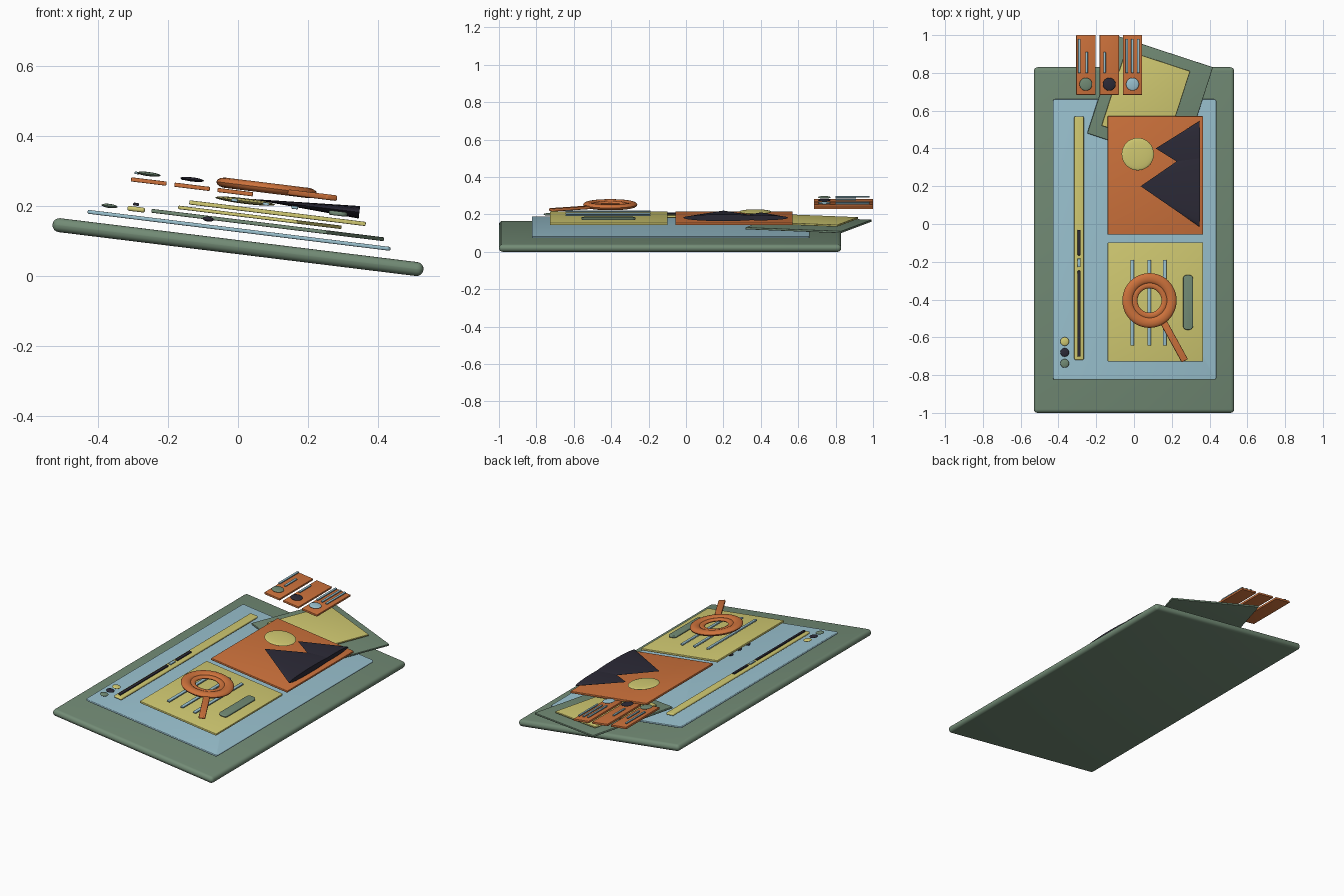
import bpy, bmesh, math
from mathutils import Matrix

if "Cube" in bpy.data.objects:
    bpy.data.objects.remove(bpy.data.objects["Cube"])

TILT = math.radians(7)
C, S = math.cos(TILT), math.sin(TILT)
BASE = Matrix.Translation((0, 0, 0.083)) @ Matrix.Rotation(TILT, 4, 'Y')


def colour(name, rgb):
    m = bpy.data.materials.new(name)
    m.diffuse_color = (*rgb, 1)
    m.use_nodes = True
    m.node_tree.nodes["Principled BSDF"].inputs["Base Color"].default_value = m.diffuse_color
    return m


GREEN = colour("sage_green", (0.17, 0.26, 0.18))
BLUE = colour("pale_blue", (0.33, 0.55, 0.64))
YELLOW = colour("soft_yellow", (0.65, 0.60, 0.17))
ORANGE = colour("orange", (0.62, 0.17, 0.045))
DARK = colour("dark_navy", (0.025, 0.023, 0.038))


def finish(name, bm, mat, x, y, w, spin=0):
    """Place a part at plan position x, y and height w above the tilted board."""
    me = bpy.data.meshes.new(name)
    bm.to_mesh(me)
    bm.free()
    ob = bpy.data.objects.new(name, me)
    bpy.context.collection.objects.link(ob)
    me.materials.append(mat)
    u = (x - S * w) / C
    ob.matrix_world = BASE @ Matrix.Translation((u, y, w)) @ Matrix.Rotation(math.radians(spin), 4, 'Z')
    bpy.ops.object.select_all(action='DESELECT')
    ob.select_set(True)
    bpy.context.view_layer.objects.active = ob
    bpy.ops.object.shade_smooth_by_angle(angle=math.radians(35))
    return ob


def box(name, mat, x, y, w, size, bevel=0.003, corner=0, spin=0):
    bm = bmesh.new()
    bmesh.ops.create_cube(bm, size=1)
    bmesh.ops.scale(bm, vec=size, verts=bm.verts)
    if corner:
        up = [e for e in bm.edges if abs(e.verts[0].co.z - e.verts[1].co.z) > 1e-5]
        bmesh.ops.bevel(bm, geom=up, offset=corner, segments=6, profile=0.5, affect='EDGES')
        edges = [e for e in bm.edges if abs(e.verts[0].co.z - e.verts[1].co.z) < 1e-5]
    else:
        edges = bm.edges[:]
    bmesh.ops.bevel(bm, geom=edges, offset=bevel, segments=4, profile=0.5, affect='EDGES')
    return finish(name, bm, mat, x, y, w, spin)


def dot(name, mat, x, y, w, r, half):
    bm = bmesh.new()
    bmesh.ops.create_uvsphere(bm, u_segments=32, v_segments=12, radius=1)
    bmesh.ops.scale(bm, vec=(r, r, half), verts=bm.verts)
    return finish(name, bm, mat, x, y, w)


def ring(name, mat, x, y, w, major, minor, half):
    bm = bmesh.new()
    n, k = 48, 14
    rows = []
    for i in range(n):
        a = 2 * math.pi * i / n
        row = []
        for j in range(k):
            b = 2 * math.pi * j / k
            r = major + minor * math.cos(b)
            row.append(bm.verts.new((r * math.cos(a), r * math.sin(a), half * math.sin(b))))
        rows.append(row)
    for i in range(n):
        p, q = rows[i], rows[(i + 1) % n]
        for j in range(k):
            bm.faces.new((p[j], q[j], q[(j + 1) % k], p[(j + 1) % k]))
    return finish(name, bm, mat, x, y, w)


def peak(name, x0, x1, y, w, r, half):
    """Flattened cone lying on its side, tip pointing to -x."""
    bm = bmesh.new()
    bmesh.ops.create_cone(bm, cap_ends=True, segments=32, radius1=1, radius2=0, depth=1)
    bmesh.ops.rotate(bm, verts=bm.verts, matrix=Matrix.Rotation(-math.pi / 2, 3, 'Y'))
    bmesh.ops.scale(bm, vec=((x1 - x0) / C, r, half), verts=bm.verts)
    return finish(name, bm, DARK, (x0 + x1) / 2, y, w)


# Board and blue sheet
box("base_board", GREEN, 0, -0.085, 0, (1.068, 1.83, 0.04), 0.0195)
box("blue_sheet", BLUE, 0.003, -0.082, 0.048, (0.872, 1.485, 0.011), 0.004, 0.012)

# Skewed card behind
box("skewed_card", GREEN, 0.085, 0.655, 0.073, (0.53, 0.54, 0.011), spin=-18)
box("skewed_card_inset", YELLOW, 0.0625, 0.665, 0.092, (0.36, 0.42, 0.010), spin=-18)

# Picture and note panels
box("picture_panel", ORANGE, 0.113, 0.257, 0.110, (0.508, 0.627, 0.012))
box("note_panel", YELLOW, 0.113, -0.413, 0.110, (0.508, 0.63, 0.012))

# Landscape with sun and two peaks
dot("sun", YELLOW, 0.02, 0.37, 0.133, 0.086, 0.008)
peak("large_peak", 0.035, 0.347, 0.20, 0.141, 0.215, 0.018)
peak("small_peak", 0.115, 0.347, 0.40, 0.141, 0.145, 0.014)

# Note lines, side capsule and hidden dots under the panel
for i, x in enumerate((-0.01, 0.08, 0.162)):
    box(f"note_line_{i + 1}", BLUE, x, -0.417, 0.132, (0.019, 0.455, 0.009))
box("note_capsule", GREEN, 0.286, -0.415, 0.130, (0.053, 0.29, 0.013), 0.005, 0.02)
for i in range(3):
    dot(f"under_dot_{i + 1}", DARK, -0.085, -0.30 - 0.08 * i, 0.069, 0.016, 0.007)

# Magnifier
ring("lens_ring", ORANGE, 0.082, -0.405, 0.178, 0.117, 0.028, 0.015)
ring("lens_inner_ring", ORANGE, 0.082, -0.405, 0.178, 0.081, 0.017, 0.009)
box("lens_handle", ORANGE, 0.21, -0.617, 0.173, (0.037, 0.245, 0.016), 0.005, spin=29)

# Yellow rail with dark and blue strips
box("rail", YELLOW, -0.291, -0.075, 0.072, (0.051, 1.29, 0.014), 0.006, 0.008)
box("rail_strip_long", DARK, -0.291, -0.475, 0.086, (0.017, 0.455, 0.008))
box("rail_strip_short", DARK, -0.291, -0.098, 0.086, (0.017, 0.135, 0.008))
box("rail_strip_gap", BLUE, -0.291, -0.206, 0.086, (0.017, 0.045, 0.008))

# Colour dots
for i, m in enumerate((YELLOW, DARK, GREEN)):
    dot(f"colour_dot_{i + 1}", m, -0.367, -0.622 - 0.058 * i, 0.072, 0.023, 0.006)

# Three tags, each with a dot and thin lines (x offset, length)
tags = [(-0.255, GREEN, ((-0.034, 0.18), (0.004, 0.11))),
        (-0.131, DARK, ((-0.025, 0.11),)),
        (-0.008, BLUE, ((-0.03, 0.18), (0.0, 0.18), (0.03, 0.18)))]
for i, (x, m, lines) in enumerate(tags):
    box(f"tag_{i + 1}", ORANGE, x, 0.842, 0.155, (0.102, 0.316, 0.012), 0.002)
    dot(f"tag_dot_{i + 1}", m, x, 0.74, 0.176, 0.034, 0.006)
    for j, (dx, length) in enumerate(lines):
        box(f"tag_{i + 1}_line_{j + 1}", BLUE, x + dx, 0.80 + length / 2, 0.175,
            (0.013, length, 0.007), 0.002)
